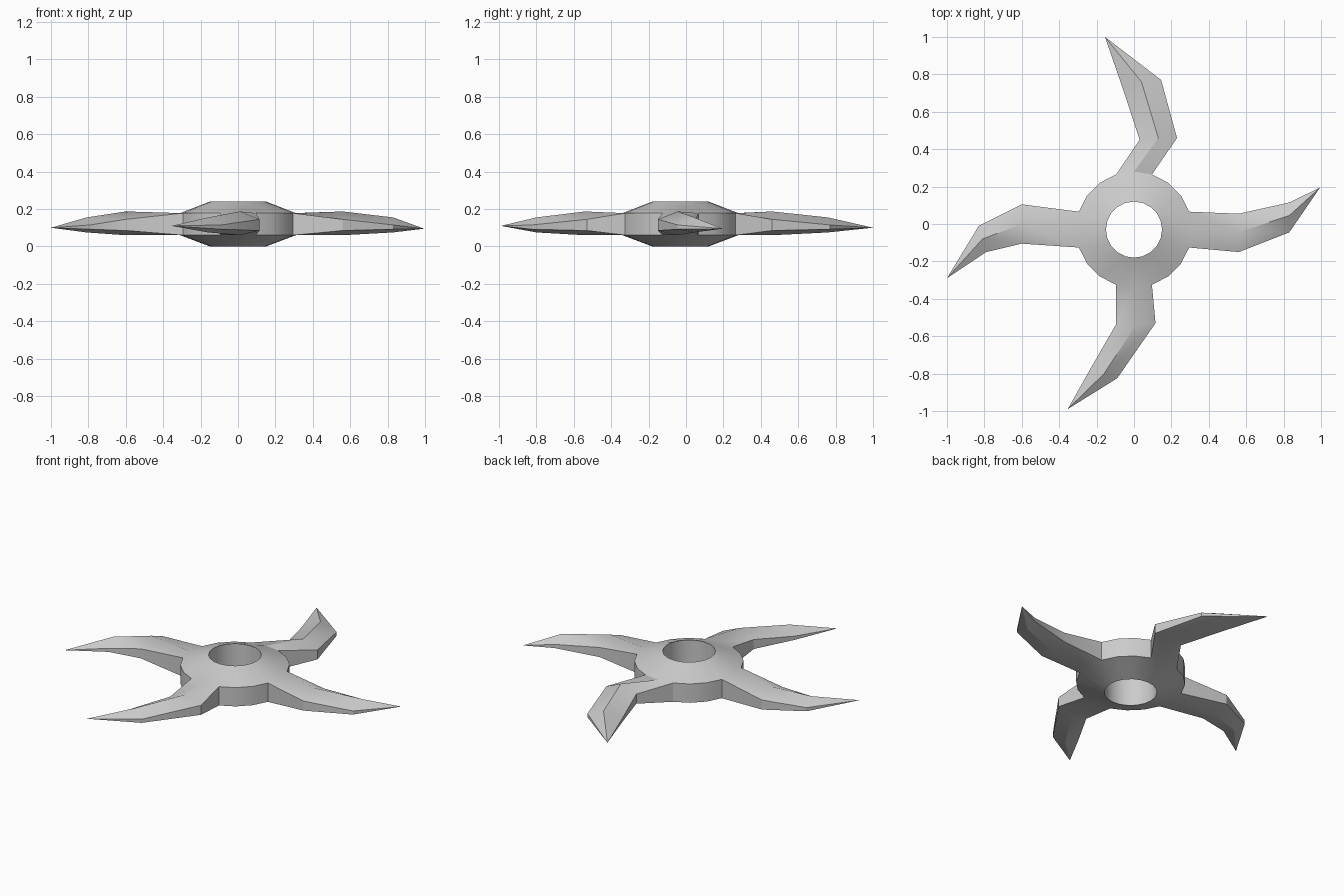
import bpy, bmesh
from math import cos, sin, tau, radians

if "Cube" in bpy.data.objects:
    bpy.data.objects.remove(bpy.data.objects["Cube"])

CY, SIDES = -0.03, 20
bm = bmesh.new()


def ring(r, z):
    return [bm.verts.new((r * cos(tau * k / SIDES), CY + r * sin(tau * k / SIDES), z))
            for k in range(SIDES)]


# Hub: bevelled ring with a round hole, wall left open where the arms grow out
loops = [ring(0.15, 0), ring(0.31, 0.06), ring(0.31, 0.178), ring(0.15, 0.24)]
for i in range(4):
    a, b = loops[i], loops[(i + 1) % 4]
    for k in range(SIDES):
        if i == 1 and k % 5 in (0, 4):
            continue
        n = (k + 1) % SIDES
        bm.faces.new((a[k], a[n], b[n], b[k]))

# Arms: (left, middle, right) points at two stations, then the tip
arms = [
    [((0.56, 0.055), (0.56, -0.045), (0.56, -0.15)),
     ((0.83, 0.115), (0.83, 0.045), (0.83, -0.045)), (0.995, 0.195, 0.095)],
    [((0.03, 0.45), (0.13, 0.46), (0.23, 0.46)),
     ((-0.055, 0.71), (0.04, 0.76), (0.145, 0.77)), (-0.155, 1.0, 0.10)],
    [((-0.60, -0.105), (-0.60, 0.0), (-0.60, 0.105)),
     ((-0.79, -0.15), (-0.81, -0.08), (-0.83, -0.01)), (-1.0, -0.29, 0.10)],
    [((0.115, -0.53), (0.01, -0.54), (-0.095, -0.535)),
     ((-0.09, -0.825), (-0.16, -0.80), (-0.225, -0.76)), (-0.355, -0.99, 0.11)],
]
# Heights per station: side low, side high, lower ridge, upper ridge
heights = [(0.085, 0.145, 0.06, 0.187), (0.092, 0.115, 0.075, 0.155)]

for n, (s1, s2, tip) in enumerate(arms):
    k = n * 5
    ids = [(k + 1) % SIDES, k, (k - 1) % SIDES]
    low, high = loops[1], loops[2]
    prev = [high[i] for i in ids] + [low[i] for i in reversed(ids)]
    for (L, M, R), (lo, hi, bot, top) in zip((s1, s2), heights):
        pts = [(*L, hi), (*M, top), (*R, hi), (*R, lo), (*M, bot), (*L, lo)]
        cur = [bm.verts.new(p) for p in pts]
        for j in range(6):
            m = (j + 1) % 6
            bm.faces.new((prev[j], prev[m], cur[m], cur[j]))
        prev = cur
    t = bm.verts.new(tip)
    for j in range(6):
        bm.faces.new((prev[j], prev[(j + 1) % 6], t))

bmesh.ops.recalc_face_normals(bm, faces=bm.faces)
mesh = bpy.data.meshes.new("four_bladed_throwing_star")
bm.to_mesh(mesh)
bm.free()
star = bpy.data.objects.new("four_bladed_throwing_star", mesh)
bpy.context.collection.objects.link(star)
bpy.context.view_layer.objects.active = star
star.select_set(True)
bpy.ops.object.shade_smooth_by_angle(angle=radians(25))
